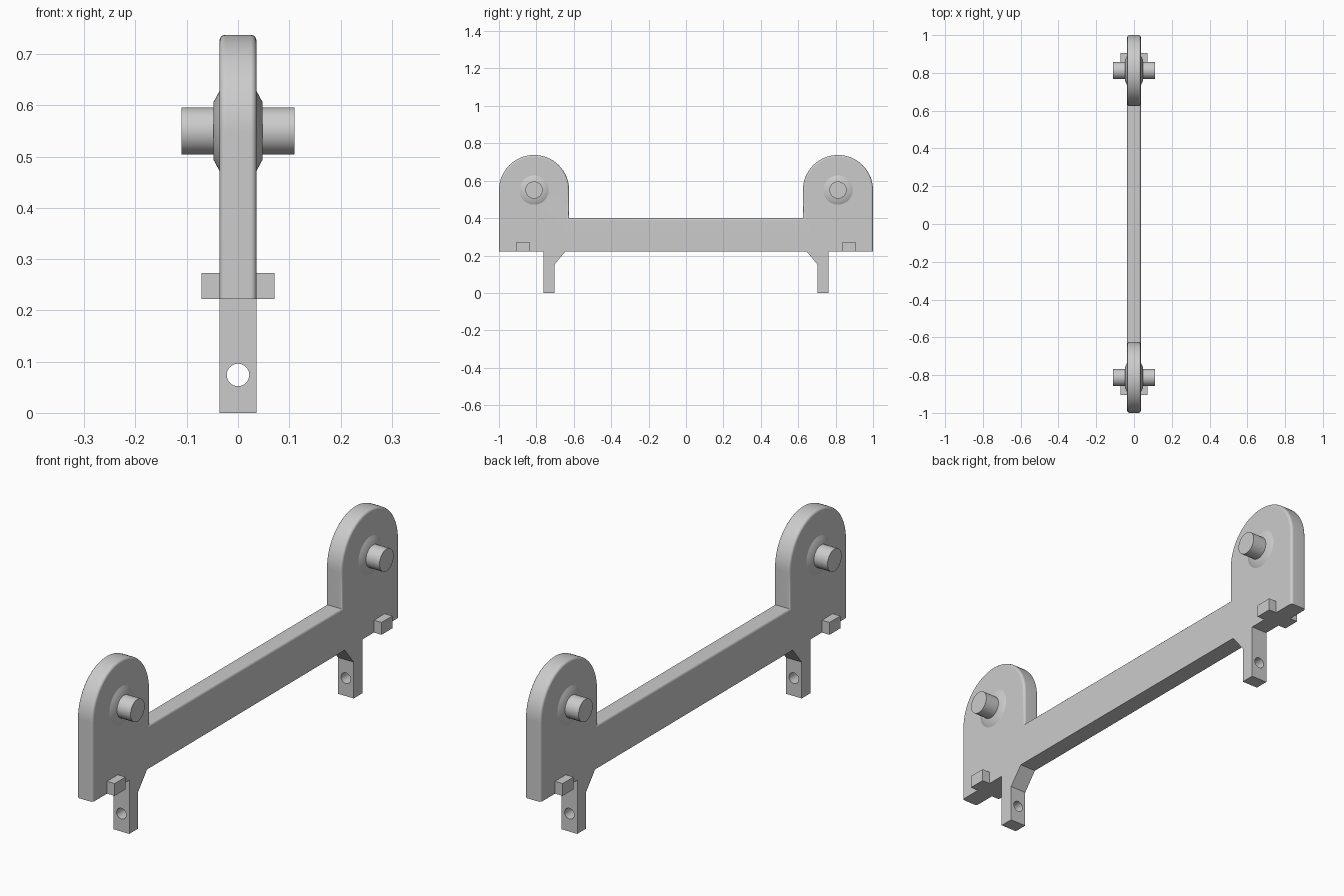
import bpy, bmesh, math
from mathutils import Matrix, Vector

cube = bpy.data.objects.get("Cube")
if cube:
    bpy.data.objects.remove(cube, do_unlink=True)

HALF = 0.036            # half thickness of the plate
HEAD_Y, HEAD_R, HEAD_Z = 0.8125, 0.1875, 0.55
BOTTOM, BEAM_TOP = 0.222, 0.4

grey = bpy.data.materials.new("plain grey")
grey.use_nodes = True
colour = (0.6, 0.6, 0.6, 1)
grey.diffuse_color = colour
grey.node_tree.nodes["Principled BSDF"].inputs["Base Color"].default_value = colour


def make_object(name, bm):
    bmesh.ops.recalc_face_normals(bm, faces=bm.faces)
    mesh = bpy.data.meshes.new(name)
    bm.to_mesh(mesh)
    bm.free()
    mesh.materials.append(grey)
    obj = bpy.data.objects.new(name, mesh)
    bpy.context.collection.objects.link(obj)
    return obj


def activate(obj):
    bpy.ops.object.select_all(action='DESELECT')
    obj.select_set(True)
    bpy.context.view_layer.objects.active = obj


def smooth(obj):
    activate(obj)
    bpy.ops.object.shade_smooth_by_angle(angle=math.radians(35))


def cone(name, r1, r2, depth, matrix, segments=48):
    bm = bmesh.new()
    bmesh.ops.create_cone(bm, cap_ends=True, segments=segments, radius1=r1,
                          radius2=r2, depth=depth, matrix=matrix)
    return make_object(name, bm)


# Side outline of one end: leg, gusset, foot of the head, round top, beam top
half = [(0.645, BOTTOM), (0.704, 0.15), (0.704, 0), (0.761, 0),
        (0.761, BOTTOM), (HEAD_Y + HEAD_R, BOTTOM)]
steps = 32
half += [(HEAD_Y + HEAD_R * math.cos(math.pi * i / steps),
          HEAD_Z + HEAD_R * math.sin(math.pi * i / steps)) for i in range(steps + 1)]
half.append((HEAD_Y - HEAD_R, BEAM_TOP))
outline = half + [(-y, z) for y, z in reversed(half)]

# Frame: the outline extruded across x, upper rim rounded
bm = bmesh.new()
face = bm.faces.new([bm.verts.new((-HALF, y, z)) for y, z in outline])
ext = bmesh.ops.extrude_face_region(bm, geom=[face])
bmesh.ops.translate(bm, vec=(2 * HALF, 0, 0),
                    verts=[g for g in ext["geom"] if isinstance(g, bmesh.types.BMVert)])
bmesh.ops.recalc_face_normals(bm, faces=bm.faces)
rim = [e for e in bm.edges
       if abs(e.verts[0].co.x - e.verts[1].co.x) < 0.001
       and max(v.co.z for v in e.verts) > BOTTOM + 0.01]
bmesh.ops.bevel(bm, geom=rim, offset=0.011, segments=3, profile=0.5, affect='EDGES')
frame = make_object("frame", bm)

# Round hole through each leg
for side in (-1, 1):
    drill = cone("leg_hole_cutter", 0.022, 0.022, 0.2,
                 Matrix.Translation((0, side * 0.7325, 0.074))
                 @ Matrix.Rotation(math.pi / 2, 4, 'X'), 32)
    drill.hide_render = True
    cut = frame.modifiers.new("leg hole", 'BOOLEAN')
    cut.object, cut.operation, cut.solver = drill, 'DIFFERENCE', 'EXACT'
    activate(frame)
    bpy.ops.object.modifier_apply(modifier=cut.name)
    bpy.data.objects.remove(drill, do_unlink=True)
smooth(frame)
weighted = frame.modifiers.new("even shading", 'WEIGHTED_NORMAL')
weighted.keep_sharp = True

for end, side in (("front", -1), ("back", 1)):
    # Pin through the head
    centre = Vector((0, side * HEAD_Y, HEAD_Z))
    turn = Matrix.Rotation(math.pi / 2, 4, 'Y')
    smooth(cone(end + "_pin", 0.046, 0.046, 0.22, Matrix.Translation(centre) @ turn))
    # Tapered boss on each face of the head
    for hand, sx in (("left", 1), ("right", -1)):
        place = Matrix.Translation(centre + Vector((sx * 0.0415, 0, 0)))
        smooth(cone(end + "_" + hand + "_boss", 0.08, 0.056, 0.013,
                    place @ Matrix.Rotation(sx * math.pi / 2, 4, 'Y')))
    # Square tab across the foot of the head
    bm = bmesh.new()
    bmesh.ops.create_cube(bm, size=1,
                          matrix=Matrix.Translation((0, side * 0.871, BOTTOM + 0.0255))
                          @ Matrix.Diagonal((0.142, 0.071, 0.051, 1)))
    make_object(end + "_tab", bm)
